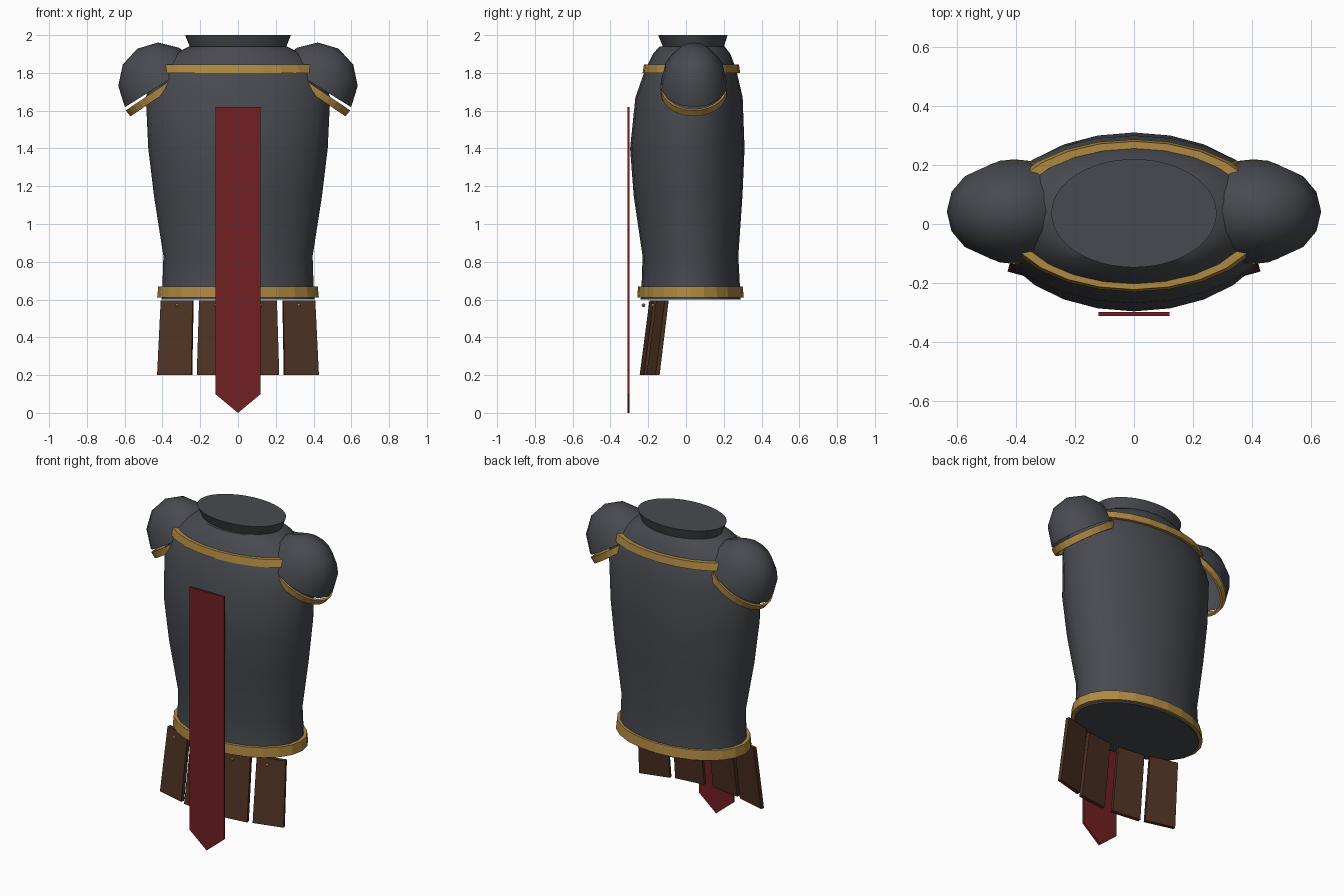
import bpy, bmesh
from math import sin, cos, pi, radians
from mathutils import Matrix, Vector

if "Cube" in bpy.data.objects:
    bpy.data.objects.remove(bpy.data.objects["Cube"])


def material(name, rgb):
    m = bpy.data.materials.new(name)
    m.diffuse_color = (*rgb, 1)
    m.use_nodes = True
    m.node_tree.nodes["Principled BSDF"].inputs["Base Color"].default_value = m.diffuse_color
    return m


STEEL = material("dark_steel", (0.065, 0.068, 0.08))
GOLD = material("brass", (0.43, 0.25, 0.055))
RED = material("red_cloth", (0.17, 0.014, 0.016))
LEATHER = material("leather", (0.075, 0.031, 0.016))


def finish(name, bm, mat, matrix=Matrix(), smooth=None):
    bmesh.ops.transform(bm, matrix=matrix, verts=bm.verts)
    bmesh.ops.recalc_face_normals(bm, faces=bm.faces)
    me = bpy.data.meshes.new(name)
    bm.to_mesh(me)
    bm.free()
    ob = bpy.data.objects.new(name, me)
    bpy.context.collection.objects.link(ob)
    me.materials.append(mat)
    if smooth:
        bpy.ops.object.select_all(action='DESELECT')
        ob.select_set(True)
        bpy.context.view_layer.objects.active = ob
        bpy.ops.object.shade_smooth_by_angle(angle=radians(smooth))
    return ob


def loft(rows, segs, caps="", closed=False):
    """Skin elliptical rings given as (z, half width, front y, back y)."""
    bm = bmesh.new()
    rings = []
    for z, a, y0, y1 in rows:
        c, b = (y0 + y1) / 2, (y1 - y0) / 2
        rings.append([bm.verts.new((a * cos(2 * pi * i / segs),
                                    c + b * sin(2 * pi * i / segs), z)) for i in range(segs)])
    pairs = list(zip(rings, rings[1:]))
    if closed:
        pairs.append((rings[-1], rings[0]))
    for r, s in pairs:
        for i in range(segs):
            j = (i + 1) % segs
            bm.faces.new((r[i], r[j], s[j], s[i]))
    if "b" in caps:
        bm.faces.new(rings[0])
    if "t" in caps:
        bm.faces.new(rings[-1])
    return bm


def band(lower, upper, t, segs):
    """Hollow ring with wall thickness t."""
    inner = [(z, a - t, f + t, k - t) for z, a, f, k in (upper, lower)]
    return loft([lower, upper] + inner, segs, closed=True)


# Cuirass body
finish("breastplate", loft([
    (0.60, 0.405, -0.24, 0.29), (0.68, 0.40, -0.235, 0.285),
    (0.83, 0.395, -0.23, 0.277), (1.15, 0.445, -0.277, 0.299),
    (1.40, 0.475, -0.296, 0.31), (1.67, 0.488, -0.268, 0.30),
    (1.82, 0.44, -0.215, 0.265), (1.90, 0.34, -0.175, 0.235),
    (1.94, 0.26, -0.14, 0.205)], 24, "bt"), STEEL, smooth=40)

# Flared collar
finish("collar", loft([(1.92, 0.248, -0.115, 0.195), (2.0, 0.28, -0.147, 0.22)], 48, "bt"),
       STEEL, smooth=40)

# Brass waist and neckline bands
finish("waist_band", band((0.61, 0.428, -0.258, 0.306), (0.67, 0.422, -0.254, 0.30), 0.035, 24), GOLD)
finish("neck_band", band((1.80, 0.462, -0.23, 0.287), (1.845, 0.445, -0.222, 0.28), 0.04, 24), GOLD)

# Shoulder domes with rims
for side, label in ((1, "right"), (-1, "left")):
    dome = loft([(0.228 * cos(radians(e)), 0.22 * sin(radians(e)),
                  -0.177 * sin(radians(e)), 0.177 * sin(radians(e)))
                 for e in (90, 60, 30)], 14)
    top = dome.verts.new((0, 0, 0.228))
    last = [v for v in dome.verts if abs(v.co.z - 0.228 * cos(radians(30))) < 1e-4]
    for i in range(14):
        dome.faces.new((last[i], last[(i + 1) % 14], top))
    mirror = Matrix.Diagonal((side, 1, 1, 1))
    at = Matrix.Translation((0.412, 0.042, 1.735))
    finish(label + "_pauldron", dome, STEEL, mirror @ at @ Matrix.Rotation(radians(32), 4, 'Y'), 40)
    rim = band((-0.049, 0.222, -0.175, 0.175), (-0.009, 0.226, -0.177, 0.177), 0.014, 28)
    finish(label + "_pauldron_rim", rim, GOLD, mirror @ at @ Matrix.Rotation(radians(34), 4, 'Y'))

# Leather skirt plates with rivets
for side, label in ((1, "right"), (-1, "left")):
    for x, y, yaw, ry, kind in ((0.118, -0.172, 7, -0.225, "inner"), (0.322, -0.125, 15, -0.175, "outer")):
        bm = bmesh.new()
        bmesh.ops.create_cube(bm, size=1)
        for v in bm.verts:
            w = 0.175 if v.co.z > 0 else 0.187
            v.co = Vector((v.co.x * w, v.co.y * 0.022, (v.co.z - 0.5) * 0.395))
            v.co.y += v.co.z * 0.13
        finish(f"{label}_{kind}_skirt_plate", bm, LEATHER,
               Matrix.Diagonal((side, 1, 1, 1)) @ Matrix.Translation((x, y, 0.595))
               @ Matrix.Rotation(radians(yaw), 4, 'Z'))
        bm = bmesh.new()
        bmesh.ops.create_uvsphere(bm, u_segments=8, v_segments=6, radius=0.01)
        finish(f"{label}_{kind}_rivet", bm, GOLD, Matrix.Translation((side * x, ry, 0.57)))

# Pointed cloth tabard
bm = bmesh.new()
outline = [(-0.12, 1.62), (-0.12, 0.1), (0, 0), (0.12, 0.1), (0.12, 1.62)]
face = bm.faces.new([bm.verts.new((x, -0.311, z)) for x, z in outline])
ext = bmesh.ops.extrude_face_region(bm, geom=[face])
bmesh.ops.translate(bm, vec=(0, 0.013, 0),
                    verts=[g for g in ext["geom"] if isinstance(g, bmesh.types.BMVert)])
finish("tabard", bm, RED)
